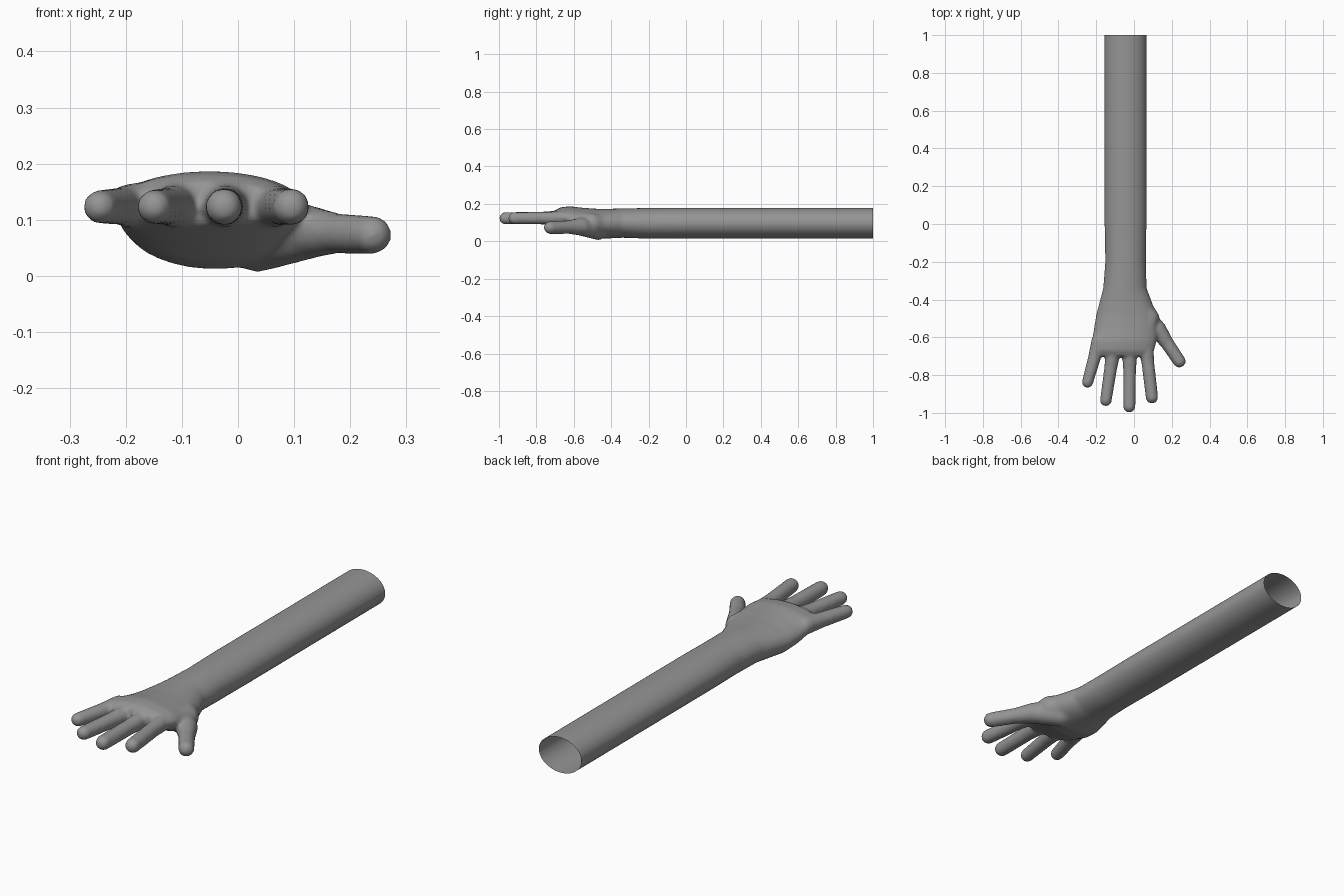
import bpy, bmesh, math
from mathutils import Vector, Matrix

cube = bpy.data.objects.get("Cube")
if cube:
    bpy.data.objects.remove(cube, do_unlink=True)

skin = bpy.data.materials.new("grey skin")
skin.use_nodes = True
GREY = (0.3, 0.3, 0.3, 1)
skin.diffuse_color = GREY
skin.node_tree.nodes["Principled BSDF"].inputs["Base Color"].default_value = GREY

bm = bmesh.new()


def loft(sections, sides=40):
    """Closed loft through ellipses given as y, left, right, bottom, top."""
    rings = []
    for y, x0, x1, z0, z1 in sections:
        ring = []
        for i in range(sides):
            a = math.tau * i / sides
            ring.append(bm.verts.new(((x0 + x1) / 2 + math.cos(a) * (x1 - x0) / 2, y,
                                      (z0 + z1) / 2 + math.sin(a) * (z1 - z0) / 2)))
        rings.append(ring)
    for a, b in zip(rings, rings[1:]):
        for i in range(sides):
            j = (i + 1) % sides
            bm.faces.new((a[i], a[j], b[j], b[i]))
    bm.faces.new(rings[0][::-1])
    bm.faces.new(rings[-1])


def limb(*balls):
    """Tapered rounded segments joining balls given as x, y, z, radius."""
    for x, y, z, r in balls:
        bmesh.ops.create_icosphere(bm, subdivisions=3, radius=r,
                                   matrix=Matrix.Translation((x, y, z)))
    for a, b in zip(balls, balls[1:]):
        start, end = Vector(a[:3]), Vector(b[:3])
        axis = end - start
        turn = axis.to_track_quat("Z", "Y").to_matrix().to_4x4()
        bmesh.ops.create_cone(bm, cap_ends=True, segments=24, radius1=a[3], radius2=b[3],
                              depth=axis.length,
                              matrix=Matrix.Translation((start + end) / 2) @ turn)


# Forearm, wrist and palm
loft([
    (1.05, -0.156, 0.066, 0.014, 0.179),
    (0.00, -0.156, 0.066, 0.014, 0.179),
    (-0.20, -0.152, 0.063, 0.014, 0.178),
    (-0.34, -0.163, 0.067, 0.019, 0.176),
    (-0.40, -0.179, 0.090, 0.016, 0.174),
    (-0.48, -0.200, 0.120, 0.012, 0.174),
    (-0.55, -0.212, 0.128, 0.026, 0.179),
    (-0.62, -0.222, 0.120, 0.056, 0.187),
    (-0.67, -0.216, 0.107, 0.078, 0.182),
    (-0.70, -0.190, 0.090, 0.090, 0.166),
])

# Four fingers, little to index: root, tip and tip radius
for root, tip, r in [
    ((-0.185, -0.62), (-0.246, -0.838), 0.030),
    ((-0.108, -0.66), (-0.149, -0.934), 0.031),
    ((-0.022, -0.66), (-0.025, -0.966), 0.033),
    ((0.060, -0.62), (0.095, -0.918), 0.033),
]:
    a, b = Vector(root), Vector(tip)
    m = a.lerp(b, 0.4)
    limb((*a, 0.125, 0.041), (*m, 0.124, 0.034), (*b, 0.123, r))

# Thumb with its fleshy base
limb((0.035, -0.47, 0.062, 0.055), (0.125, -0.56, 0.078, 0.048),
     (0.175, -0.63, 0.076, 0.036), (0.240, -0.727, 0.073, 0.034))
limb((0.0, -0.40, 0.085, 0.062), (0.08, -0.50, 0.095, 0.055), (0.06, -0.62, 0.12, 0.042))

bmesh.ops.recalc_face_normals(bm, faces=bm.faces[:])
mesh = bpy.data.meshes.new("arm_and_hand")
bm.to_mesh(mesh)
bm.free()
arm = bpy.data.objects.new("arm_and_hand", mesh)
bpy.context.collection.objects.link(arm)

# Fuse the parts into one soft skin
fuse = arm.modifiers.new("fuse", "REMESH")
fuse.mode = "VOXEL"
fuse.voxel_size = 0.008
soften = arm.modifiers.new("soften", "SMOOTH")
soften.factor = 0.5
soften.iterations = 7
fused = bpy.data.meshes.new_from_object(
    arm.evaluated_get(bpy.context.evaluated_depsgraph_get()))
arm.modifiers.clear()
arm.data = fused

# Slice the arm open at the back
bm = bmesh.new()
bm.from_mesh(fused)
bmesh.ops.bisect_plane(bm, geom=bm.verts[:] + bm.edges[:] + bm.faces[:],
                       plane_co=(0, 1, 0), plane_no=(0, 1, 0), clear_outer=True)
for f in bm.faces:
    f.smooth = True
bm.to_mesh(fused)
bm.free()
fused.materials.clear()
fused.materials.append(skin)
